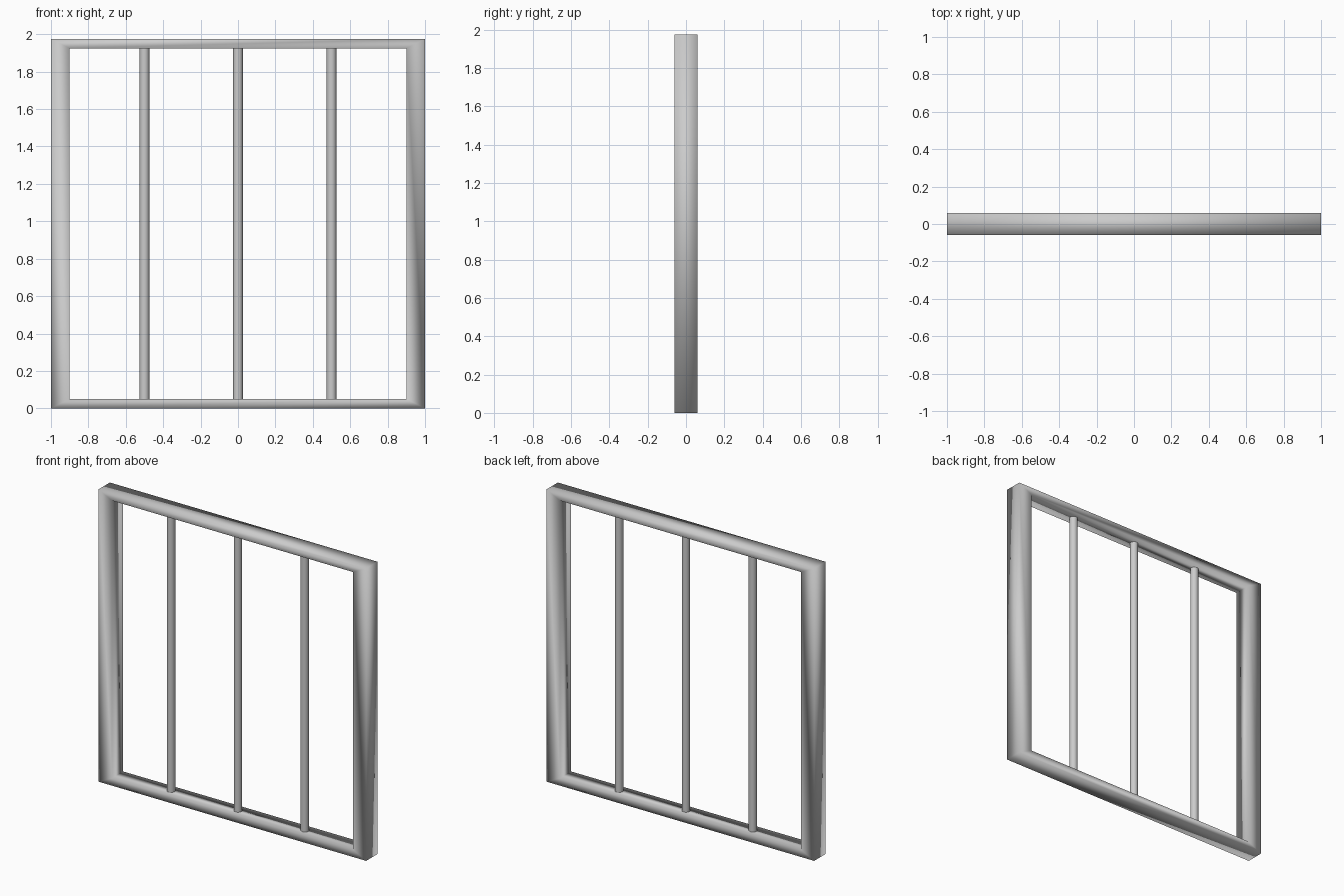
import bpy, bmesh

if "Cube" in bpy.data.objects:
    bpy.data.objects.remove(bpy.data.objects["Cube"])

HEIGHT, DEPTH = 1.975, 0.12
RAIL, JAMB = 0.05, 0.10


def rectangle(bm, x, z0, z1, y):
    return [bm.verts.new((sx, y, sz)) for sx, sz in
            ((-x, z0), (x, z0), (x, z1), (-x, z1))]


# Window surround: one mitred ring, softly shaded
bm = bmesh.new()
outer_front = rectangle(bm, 1.0, 0, HEIGHT, -DEPTH / 2)
inner_front = rectangle(bm, 1.0 - JAMB, RAIL, HEIGHT - RAIL, -DEPTH / 2)
inner_back = rectangle(bm, 1.0 - JAMB, RAIL, HEIGHT - RAIL, DEPTH / 2)
outer_back = rectangle(bm, 1.0, 0, HEIGHT, DEPTH / 2)
loops = [outer_front, inner_front, inner_back, outer_back]
for a, b in zip(loops, loops[1:] + loops[:1]):
    for i in range(4):
        j = (i + 1) % 4
        bm.faces.new((a[i], a[j], b[j], b[i])).smooth = True
bmesh.ops.recalc_face_normals(bm, faces=bm.faces)
mesh = bpy.data.meshes.new("outer_frame")
bm.to_mesh(mesh)
bm.free()
bpy.context.collection.objects.link(bpy.data.objects.new("outer_frame", mesh))

# Three round upright bars
for name, x in (("left", -0.5), ("middle", 0.0), ("right", 0.5)):
    bpy.ops.mesh.primitive_cylinder_add(
        vertices=16, radius=0.026, depth=HEIGHT - 2 * RAIL,
        location=(x, 0, HEIGHT / 2))
    bar = bpy.context.object
    bar.name = name + "_bar"
    bpy.ops.object.shade_smooth_by_angle()
